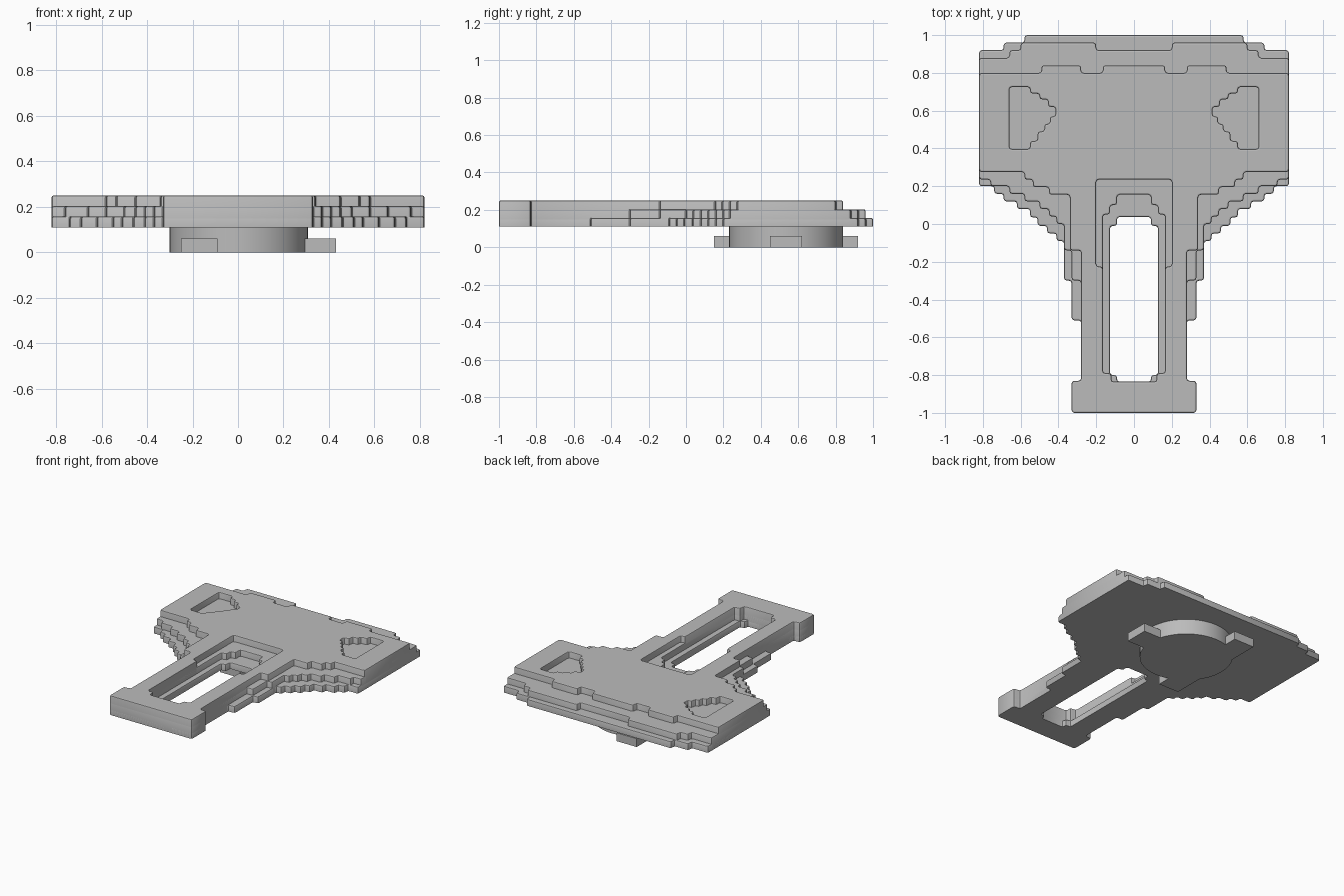
import bpy, bmesh, math
from mathutils import Vector

if "Cube" in bpy.data.objects:
    bpy.data.objects.remove(bpy.data.objects["Cube"])

GREY = bpy.data.materials.new("plain_grey")
GREY.use_nodes = True
GREY.diffuse_color = (0.5, 0.5, 0.5, 1)
GREY.node_tree.nodes["Principled BSDF"].inputs["Base Color"].default_value = (0.5, 0.5, 0.5, 1)


def steps(y, *moves):
    """Right-angled staircase path: moves alternate between a new x and a new y."""
    x, path = 0, []
    for i, value in enumerate(moves):
        if i % 2 == 0:
            x = value
        else:
            y = value
        path.append(Vector((x, y)))
    return path


def flip(path):
    return [Vector((-p.x, p.y)) for p in reversed(path)]


def both_sides(path):
    return path + flip(path)


def rounded(path, counter_clockwise, radius=0.014):
    """Orient a loop and soften each of its corners."""
    area = sum(p.cross(q) for p, q in zip(path, path[1:] + path[:1]))
    if (area > 0) != counter_clockwise:
        path = path[::-1]
    result = []
    for i, p in enumerate(path):
        back = path[i - 1] - p
        ahead = path[(i + 1) % len(path)] - p
        cut = min(radius, 0.45 * back.length, 0.45 * ahead.length)
        a, b = back.normalized() * cut, ahead.normalized() * cut
        result += [p + a, p + (a + b) * 0.293, p + b]
    return result


def inset(path, d):
    """Shift a loop towards the material on its left."""
    result = []
    for i, p in enumerate(path):
        e = (p - path[i - 1]).normalized()
        f = (path[(i + 1) % len(path)] - p).normalized()
        n, m = Vector((-e.y, e.x)), Vector((-f.y, f.x))
        result.append(p + (n + m) * (d / (1 + n.dot(m))))
    return result


def finish(obj, name):
    obj.name = name
    obj.data.materials.append(GREY)
    bpy.ops.object.select_all(action='DESELECT')
    obj.select_set(True)
    bpy.context.view_layer.objects.active = obj
    bpy.ops.object.shade_smooth_by_angle(angle=math.radians(40))


def tier(name, outer, holes, bottom, top, soft=0.009):
    """Slab with holes and a rounded upper rim."""
    bm = bmesh.new()
    rims = {0: [], 1: []}
    profile = [(bottom, 0), (top - soft, 0), (top - 0.29 * soft, 0.29 * soft),
               (top, soft), (top, soft + 0.001)]
    for k, path in enumerate([outer] + holes):
        loop = rounded(path, k == 0)
        rings = [[bm.verts.new((p.x, p.y, z)) for p in inset(loop, d)] for z, d in profile]
        n = len(loop)
        for low, high in zip(rings, rings[1:]):
            for i in range(n):
                j = (i + 1) % n
                bm.faces.new((low[i], low[j], high[j], high[i]))
        for side, ring in ((0, rings[0]), (1, rings[-1])):
            rims[side] += [bm.edges.get((ring[i], ring[(i + 1) % n])) for i in range(n)]
    for edges in rims.values():
        bmesh.ops.triangle_fill(bm, use_beauty=True, use_dissolve=False,
                                edges=edges, normal=(0, 0, 1))
    bmesh.ops.recalc_face_normals(bm, faces=bm.faces)
    mesh = bpy.data.meshes.new(name)
    bm.to_mesh(mesh)
    bm.free()
    obj = bpy.data.objects.new(name, mesh)
    bpy.context.collection.objects.link(obj)
    finish(obj, name)


def block(name, x0, x1, y0, y1, z0, z1):
    bpy.ops.mesh.primitive_cube_add(size=1, location=((x0 + x1) / 2, (y0 + y1) / 2, (z0 + z1) / 2))
    obj = bpy.context.object
    obj.scale = (x1 - x0, y1 - y0, z1 - z0)
    finish(obj, name)


BASE = 0.11

# Lower tier: widest outline, narrowest slot
lower = steps(1.0, .58, .96, .69, .92, .82, .20, .74, .16, .69, .12, .62, .08, .55, .035,
              .51, -.01, .46, -.05, .41, -.09, .37, -.30, .33, -.51, .28, -.83, .33, -1.0)
lower_slot = steps(.037, .09, -.01, .127, -.80, .09, -.835)
tier("lower_tier", both_sides(lower), [both_sides(lower_slot)], BASE, 0.157)

# Middle tier
middle = steps(.92, .20, .96, .60, .92, .66, .88, .82, .235, .76, .20, .66, .16, .58, .12,
               .50, .08, .45, .04, .41, 0, .37, -.14, .33, -.30, .28, -.83, .33, -1.0)
middle_slot = steps(.155, .09, .10, .127, .05, .165, -.79, .12, -.835)
tier("middle_tier", both_sides(middle), [both_sides(middle_slot)], BASE + 0.01, 0.203)

# Upper tier with two sunken pockets
upper = steps(.84, .165, .80, .28, .84, .49, .80, .82, .275, .58, .235, .535, .195,
              .45, .155, .34, -.14, .28, -.83, .33, -1.0)
upper_slot = steps(.235, .20, -.225, .165, -.79, .12, -.835)
pocket = [Vector((.66, .725))] + steps(.725, .55, .69, .50, .66, .455, .62, .415, .57,
                                       .445, .53, .475, .49, .51, .44, .55, .397, .66)
tier("upper_tier", both_sides(upper), [both_sides(upper_slot), pocket, flip(pocket)],
     BASE + 0.01, 0.25)

# Round mount underneath with three locking tabs
bpy.ops.mesh.primitive_cylinder_add(vertices=64, radius=0.304, depth=0.115,
                                    location=(0.003, 0.535, 0.0575))
finish(bpy.context.object, "mount_disc")
block("side_tab", 0.20, 0.43, 0.45, 0.62, 0, 0.06)
block("back_tab", -0.25, -0.09, 0.70, 0.92, 0, 0.06)
block("front_tab", -0.25, -0.09, 0.15, 0.37, 0, 0.06)
